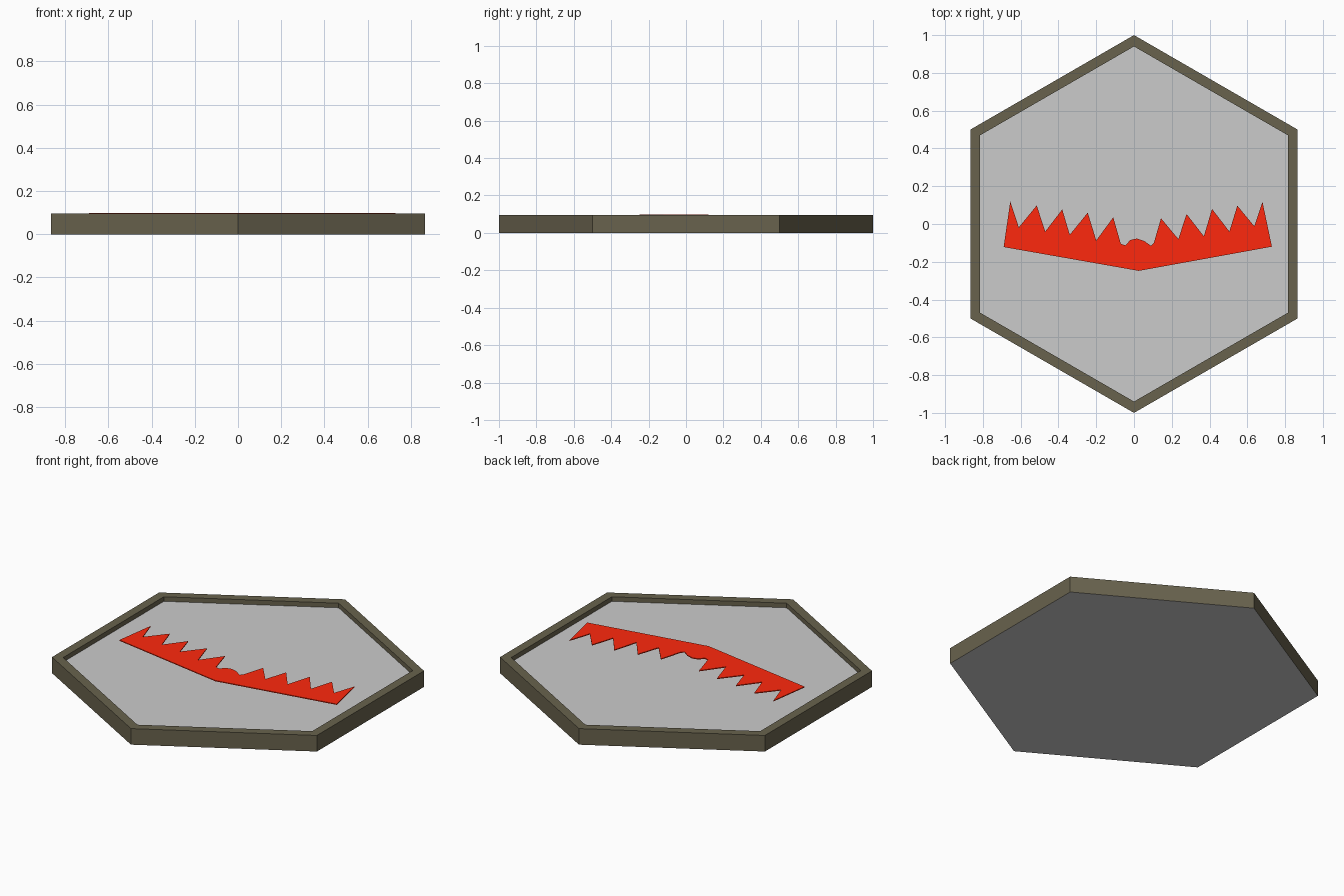
import bpy, bmesh
from math import sin, cos, pi

if "Cube" in bpy.data.objects:
    bpy.data.objects.remove(bpy.data.objects["Cube"])

RIM_TOP, FLOOR, INNER = 0.095, 0.068, 0.94


def hexagon(bm, r, z):
    # Pointy ends on the y axis
    return [bm.verts.new((r * cos(pi / 6 + i * pi / 3), r * sin(pi / 6 + i * pi / 3), z))
            for i in range(6)]


def finish(bm, name, color=None):
    mesh = bpy.data.meshes.new(name)
    bm.to_mesh(mesh)
    bm.free()
    obj = bpy.data.objects.new(name, mesh)
    bpy.context.collection.objects.link(obj)
    if color:
        mat = bpy.data.materials.new(name + "_paint")
        mat.diffuse_color = (*color, 1)
        mat.use_nodes = True
        mat.node_tree.nodes["Principled BSDF"].inputs["Base Color"].default_value = mat.diffuse_color
        mesh.materials.append(mat)
    return obj


# Rim: outer wall, flat top, inner wall
bm = bmesh.new()
rings = [hexagon(bm, r, z) for r, z in
         [(1, 0), (1, RIM_TOP), (INNER, RIM_TOP), (INNER, FLOOR)]]
for a, b in zip(rings, rings[1:]):
    for i in range(6):
        j = (i + 1) % 6
        bm.faces.new((a[i], a[j], b[j], b[i]))
finish(bm, "rim", (0.14, 0.123, 0.075))

# Recessed floor
bm = bmesh.new()
bm.faces.new(hexagon(bm, INNER, FLOOR))
finish(bm, "recessed_floor")

# Underside
bm = bmesh.new()
bm.faces.new(reversed(hexagon(bm, 1, 0)))
finish(bm, "underside")

# Thin red jagged plate, level with the rim top
outline = [
    (0.025, -0.248), (0.73, -0.12), (0.68, 0.118), (0.637, -0.012), (0.547, 0.097),
    (0.505, -0.04), (0.413, 0.08), (0.37, -0.065), (0.278, 0.053), (0.235, -0.08),
    (0.143, 0.03), (0.105, -0.1), (0.09, -0.116), (0.055, -0.09), (0.015, -0.077),
    (-0.02, -0.085), (-0.045, -0.113), (-0.07, -0.105), (-0.11, 0.035), (-0.20, -0.087),
    (-0.245, 0.06), (-0.34, -0.057), (-0.38, 0.077), (-0.47, -0.04), (-0.515, 0.098),
    (-0.61, -0.018), (-0.655, 0.12), (-0.69, -0.122)]
bm = bmesh.new()
bottom = bm.faces.new([bm.verts.new((x, y, 0.094)) for x, y in outline])
ext = bmesh.ops.extrude_face_region(bm, geom=[bottom], use_keep_orig=True)
top = [v for v in ext["geom"] if isinstance(v, bmesh.types.BMVert)]
bmesh.ops.translate(bm, verts=top, vec=(0, 0, 0.005))
bmesh.ops.recalc_face_normals(bm, faces=bm.faces)
finish(bm, "jagged_plate", (1.0, 0.022, 0.004))
